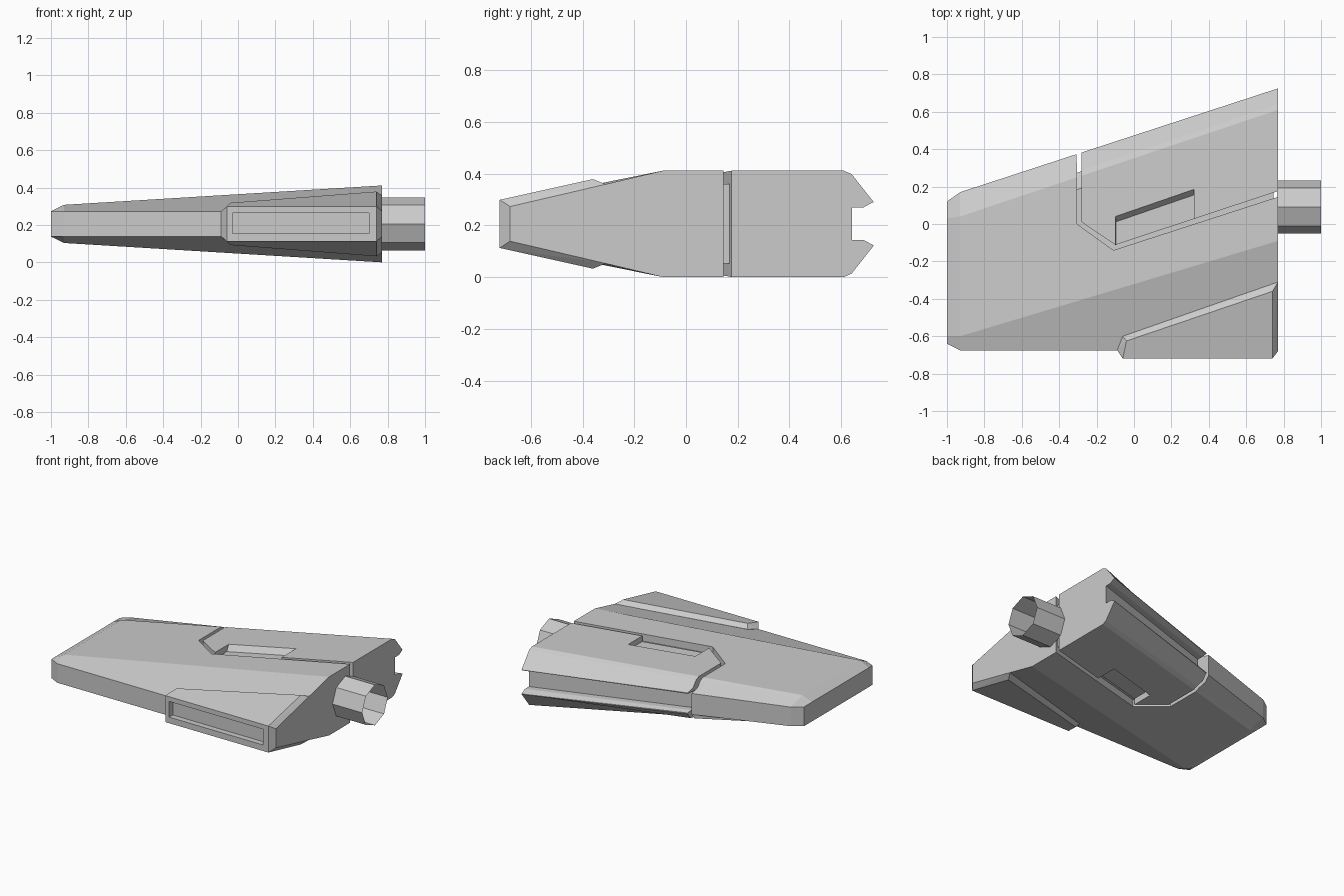
import bpy, bmesh, math

if "Cube" in bpy.data.objects:
    bpy.data.objects.remove(bpy.data.objects["Cube"])

Z = 0.2055                       # mirror plane height


def H(x):                        # half thickness of the flat band
    return 0.102 + (x + 0.93) * 0.1035 / 1.70


def back(x):                     # slanted rear edge
    return 0.725 + (x - 0.77) * 0.3265


def finish(name, bm):
    bmesh.ops.recalc_face_normals(bm, faces=bm.faces)
    me = bpy.data.meshes.new(name)
    bm.to_mesh(me)
    bm.free()
    ob = bpy.data.objects.new(name, me)
    bpy.context.collection.objects.link(ob)
    return ob


def bridge(name, rings):
    bm = bmesh.new()
    vs = [[bm.verts.new(p) for p in r] for r in rings]
    n = len(vs[0])
    for a, b in zip(vs, vs[1:]):
        for i in range(n):
            j = (i + 1) % n
            bm.faces.new((a[i], a[j], b[j], b[i]))
    bm.faces.new(vs[0])
    bm.faces.new(vs[-1])
    return finish(name, bm)


def loft(name, sections):
    # sections: (x, [(y, half height), ...]) mirrored about Z
    return bridge(name, [[(x, y, Z + h) for y, h in p] +
                         [(x, y, Z - h) for y, h in reversed(p)]
                         for x, p in sections])


def cut(ob, cutter):
    m = ob.modifiers.new("cut", 'BOOLEAN')
    m.operation = 'DIFFERENCE'
    m.solver = 'EXACT'
    m.object = cutter
    bpy.context.view_layer.update()
    dg = bpy.context.evaluated_depsgraph_get()
    me = bpy.data.meshes.new_from_object(ob.evaluated_get(dg))
    ob.modifiers.clear()
    ob.data = me
    bpy.data.objects.remove(cutter)


# Wing hull, lofted along x
def hull_section(x):
    t = (x + 0.93) / 1.70
    yc1 = -0.60 + 0.51 * t
    yc2 = back(x) - 0.13 + 0.015 * t
    return (x, [(-0.675, 0.067), (yc1, H(x)), (yc2, H(x)),
                (yc2 + 0.03, H(x) - 0.013), (back(x), 0.067 + 0.018 * t)])


hull = loft("wing_hull", [
    (-1.0, [(-0.64, 0.067), (-0.60, 0.068), (0.03, 0.068), (0.06, 0.068), (0.12, 0.067)]),
    hull_section(-0.93), hull_section(0.77)])

# Panel gap cut right through the hull
gap = [(-0.307, 0.6), (-0.305, 0.0), (-0.11, -0.14), (0.9, 0.187),
       (0.9, 0.219), (-0.10, -0.112), (-0.28, 0.01), (-0.28, 0.6)]
cut(hull, bridge("gap_cutter", [[(x, y, z) for x, y in gap] for z in (-0.2, 0.7)]))

# Channel along the rear edge, flared at the lips
def channel(x, flare):
    b = back(x)
    return (x, [(b - 0.083, 0.063), (b - 0.04, 0.063),
                (b, 0.063 + flare), (b + 0.06, 0.063 + flare * 2)])


cut(hull, loft("channel_cutter", [channel(-0.295, 0.004), channel(0.9, 0.022)]))

# Sunken pocket on top and bottom, with one sloping wall
rim = [(-0.10, 0.04), (0.32, 0.185), (0.32, 0.022), (-0.10, -0.116)]
floor = [(-0.095, 0.012), (0.32, 0.155), (0.32, 0.022), (-0.095, -0.114)]
for s in (1, -1):
    cut(hull, bridge("pocket_cutter", [
        [(x, y, Z + s * (H(x) - 0.04)) for x, y in floor],
        [(x, y, Z + s * H(x)) for x, y in rim],
        [(x, y, Z + s * (H(x) + 0.05)) for x, y in rim]]))

# Inner core that closes the bottom of the gap
def core_section(x):
    t = (x + 0.93) / 1.70
    return (x, [(-0.60, 0.03), (-0.52 + 0.48 * t, H(x) - 0.05),
                (back(x) - 0.19, H(x) - 0.05), (back(x) - 0.10, 0.04)])


loft("inner_core", [core_section(-0.7), core_section(0.745)])

# Raised front panel with chamfered rim
bm = bmesh.new()
for x, y, h in [(-0.06, -0.72, 0.093), (-0.04, -0.625, 0.113), (0.74, -0.36, 0.173),
                (0.74, -0.72, 0.093), (-0.09, -0.675, 0.067), (-0.06, -0.60, 0.086),
                (0.77, -0.31, 0.153), (0.77, -0.68, 0.067)]:
    for s in (1, -1):
        bm.verts.new((x, y, Z + s * h))
bmesh.ops.convex_hull(bm, input=bm.verts)
bmesh.ops.dissolve_limit(bm, angle_limit=math.radians(1), verts=bm.verts, edges=bm.edges)
panel = finish("front_panel", bm)

# Long recess in the panel's front face
slot = [(-0.03, 0.155), (0.70, 0.155), (0.70, 0.265), (-0.03, 0.265)]
cut(panel, bridge("slot_cutter", [[(x, y, z) for x, z in slot] for y in (-0.8, -0.68)]))

# Open octagonal nozzle
bm = bmesh.new()
rings = [[bm.verts.new((x, 0.091 + 0.142 * math.cos(i * math.pi / 4),
                        Z + 0.142 * math.sin(i * math.pi / 4))) for i in range(8)]
         for x in (0.765, 1.0)]
for i in range(8):
    j = (i + 1) % 8
    bm.faces.new((rings[0][i], rings[0][j], rings[1][j], rings[1][i]))
finish("nozzle", bm)
